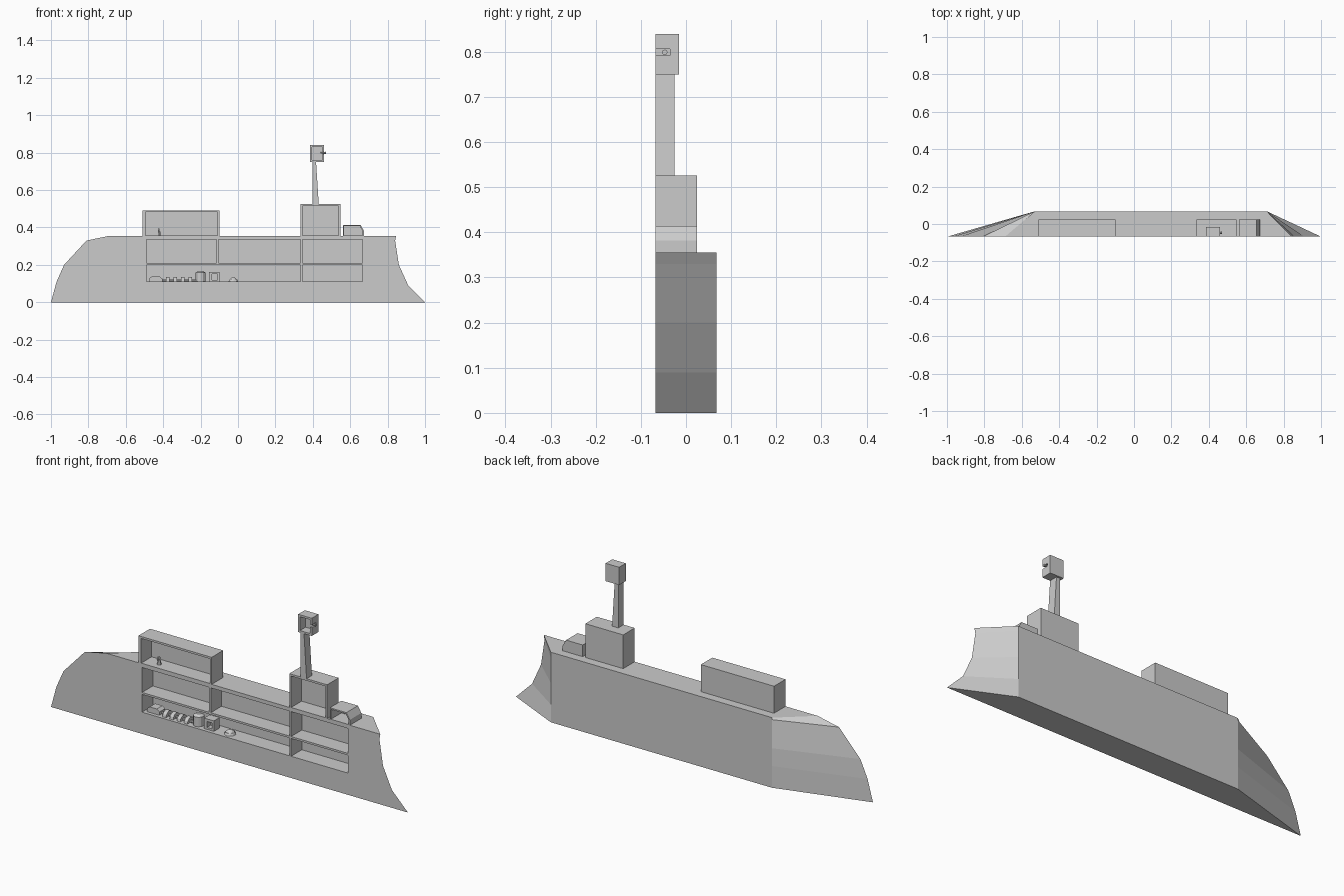
import bpy, bmesh, math
from mathutils import Matrix

if "Cube" in bpy.data.objects:
    bpy.data.objects.remove(bpy.data.objects["Cube"])

F, B = -0.068, 0.068          # cut face and back of the half hull
RY = 0.024                    # back of the deckhouses


def finish(name, bm):
    bmesh.ops.recalc_face_normals(bm, faces=bm.faces)
    me = bpy.data.meshes.new(name)
    bm.to_mesh(me)
    bm.free()
    ob = bpy.data.objects.new(name, me)
    bpy.context.collection.objects.link(ob)
    return ob


def prism(name, pts, y0, y1, back=None):
    """Front-view profile extruded in y, optionally to another back profile."""
    bm = bmesh.new()
    f = [bm.verts.new((x, y0, z)) for x, z in pts]
    b = [bm.verts.new((x, y1, z)) for x, z in (back or pts)]
    bm.faces.new(f)
    bm.faces.new(b[::-1])
    n = len(pts)
    for i in range(n):
        j = (i + 1) % n
        bm.faces.new((f[i], b[i], b[j], f[j]))
    bmesh.ops.remove_doubles(bm, verts=bm.verts, dist=1e-5)
    return finish(name, bm)


def rect(x0, x1, z0, z1):
    return [(x0, z0), (x1, z0), (x1, z1), (x0, z1)]


def cut(ob, pts, y1, y0=F - 0.05):
    c = prism("room_cutter", pts, y0, y1)
    c.hide_render = True
    m = ob.modifiers.new("cut", 'BOOLEAN')
    m.object, m.operation, m.solver = c, 'DIFFERENCE', 'EXACT'
    bpy.context.view_layer.objects.active = ob
    bpy.ops.object.modifier_apply(modifier=m.name)
    bpy.data.objects.remove(c)


def cylinder(name, loc, r1, r2, depth, axis='Z', seg=12):
    bm = bmesh.new()
    rot = Matrix.Rotation(math.pi / 2, 4, 'Y') if axis == 'X' else Matrix()
    bmesh.ops.create_cone(bm, cap_ends=True, segments=seg, radius1=r1, radius2=r2,
                          depth=depth, matrix=Matrix.Translation(loc) @ rot)
    return finish(name, bm)


# hull: cut-face profile tapering to vertical edges at the back
bow = [(-0.69, 0.355), (-0.81, 0.33), (-0.93, 0.20), (-0.97, 0.11), (-1.0, 0.0)]
stern = [(1.0, 0.0), (0.91, 0.09), (0.86, 0.20), (0.84, 0.33), (0.845, 0.355)]
bow_back = [(-0.53, z) for z in (0.355, 0.345, 0.20, 0.11, 0.0)]
stern_back = [(0.71, z) for _, z in stern]
hull = prism("hull", bow + stern, F, B, bow_back + stern_back)

# rooms below deck
for r in [(-0.49, -0.115, 0.21, 0.336), (-0.105, 0.335, 0.21, 0.336),
          (0.345, 0.665, 0.21, 0.336), (-0.49, 0.335, 0.11, 0.20),
          (0.345, 0.665, 0.11, 0.20)]:
    cut(hull, rect(*r), 0.018)

# deckhouses, open at the front
hold = prism("forward_deckhouse", rect(-0.51, -0.10, 0.353, 0.492), F, RY)
cut(hold, rect(-0.495, -0.11, 0.357, 0.482), 0.016)
bridge = prism("bridge_deckhouse", rect(0.335, 0.547, 0.353, 0.526), F, RY)
cut(bridge, rect(0.345, 0.537, 0.357, 0.516), 0.016)
cabin = prism("aft_cabin", [(0.562, 0.353), (0.674, 0.353), (0.674, 0.382),
                            (0.655, 0.414), (0.562, 0.414)], F, RY)
cut(cabin, [(0.568, 0.357), (0.666, 0.357), (0.666, 0.382),
            (0.651, 0.407), (0.568, 0.407)], 0.016)

# mast and lookout
prism("mast", [(0.397, 0.52), (0.432, 0.52), (0.417, 0.755), (0.397, 0.755)], F, -0.025)
lookout = prism("lookout", rect(0.385, 0.461, 0.75, 0.84), F, -0.015)
cut(lookout, rect(0.395, 0.451, 0.76, 0.83), -0.023)
cut(lookout, rect(0.44, 0.48, 0.792, 0.806), -0.035)
cylinder("telescope", (0.455, -0.047, 0.799), 0.004, 0.006, 0.03, 'X', 8)

# wheel stand in the forward deckhouse
cylinder("wheel_stand", (-0.42, -0.03, 0.367), 0.011, 0.006, 0.025, seg=6)
cylinder("wheel", (-0.424, -0.03, 0.384), 0.011, 0.011, 0.006, 'X', 8)

# engine row on the lower floor
prism("engine_block", [(-0.475, 0.108), (-0.405, 0.108), (-0.405, 0.127),
                       (-0.42, 0.138), (-0.46, 0.138), (-0.475, 0.127)], -0.05, -0.005)
cylinder("engine_shaft", (-0.345, -0.028, 0.115), 0.007, 0.007, 0.24, 'X', 8)
for i in range(4):
    d = cylinder("crank_disc", (-0.375 + i * 0.04, -0.028, 0.109), 0.027, 0.027, 0.02, 'X', 12)
cylinder("boiler", (-0.20, -0.028, 0.133), 0.026, 0.026, 0.05)
cylinder("boiler_cap", (-0.20, -0.028, 0.163), 0.026, 0.012, 0.01)
furnace = prism("furnace", rect(-0.155, -0.10, 0.108, 0.163), -0.05, -0.005)
cut(furnace, rect(-0.138, -0.11, 0.12, 0.15), -0.02)

# coal heap
cylinder("coal_heap_base", (-0.025, -0.028, 0.115), 0.028, 0.022, 0.012, seg=10)
cylinder("coal_heap_top", (-0.025, -0.028, 0.127), 0.022, 0.006, 0.014, seg=10)
